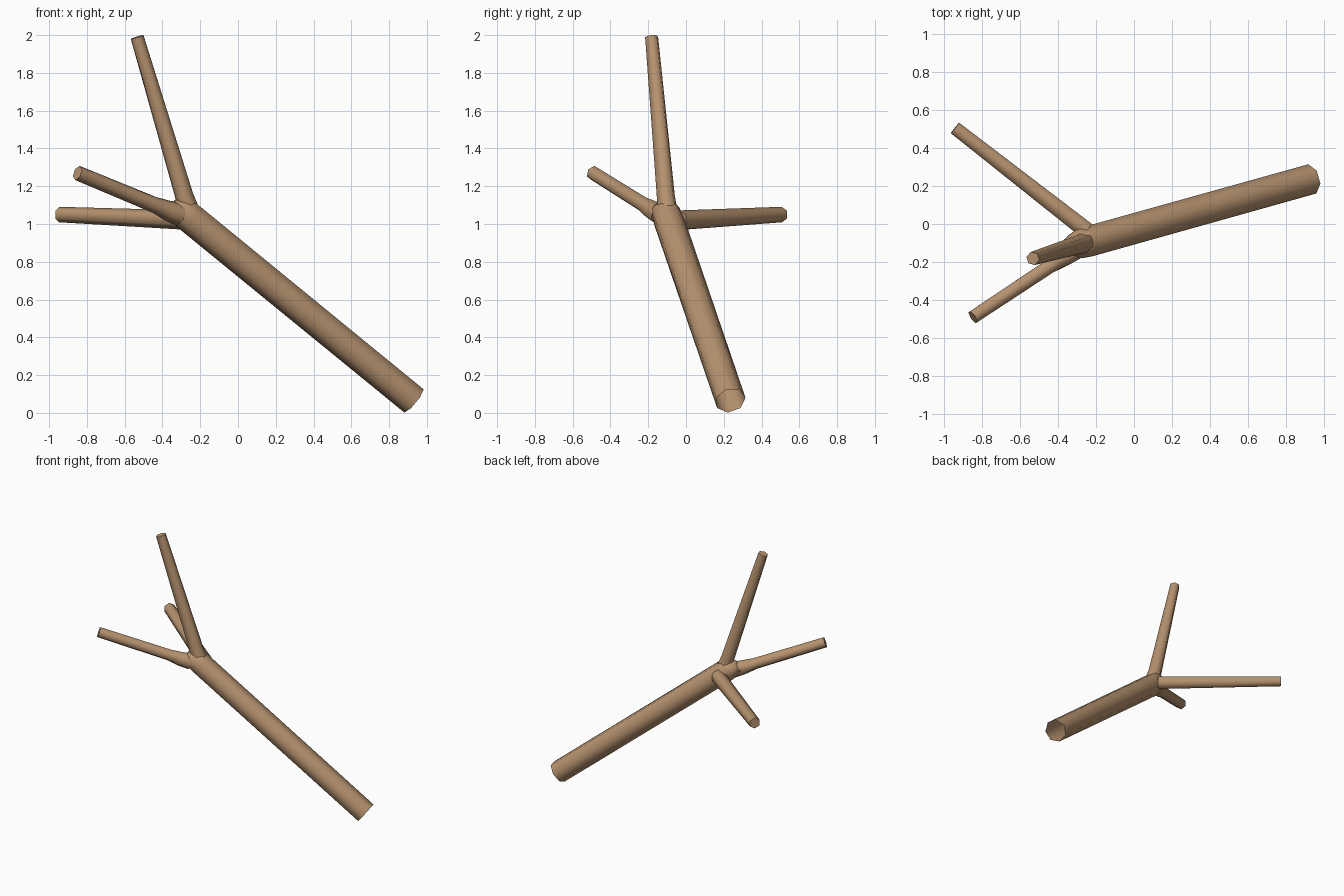
import bpy, bmesh, math
from mathutils import Vector

if "Cube" in bpy.data.objects:
    bpy.data.objects.remove(bpy.data.objects["Cube"])

bark = bpy.data.materials.new("tan_bark")
bark.diffuse_color = (0.47, 0.29, 0.16, 1)
bark.use_nodes = True
bark.node_tree.nodes["Principled BSDF"].inputs["Base Color"].default_value = bark.diffuse_color


def tube(name, path, axis_end, sides, roll, cap_start=False):
    """Faceted limb: rings given as (position, radius), square to the main axis."""
    d = (Vector(axis_end) - Vector(path[0][0])).normalized()
    u = d.cross(Vector((0, 0, 1))).normalized()
    v = u.cross(d)
    bm = bmesh.new()
    rings = []
    for pos, r in path:
        ring = []
        for i in range(sides):
            a = roll + 2 * math.pi * i / sides
            ring.append(bm.verts.new(Vector(pos) + r * (u * math.cos(a) + v * math.sin(a))))
        rings.append(ring)
    for a, b in zip(rings, rings[1:]):
        for i in range(sides):
            j = (i + 1) % sides
            bm.faces.new((a[i], a[j], b[j], b[i]))
    bm.faces.new(rings[-1])
    if cap_start:
        bm.faces.new(rings[0][::-1])
    bmesh.ops.recalc_face_normals(bm, faces=bm.faces)
    me = bpy.data.meshes.new(name)
    bm.to_mesh(me)
    bm.free()
    me.materials.append(bark)
    ob = bpy.data.objects.new(name, me)
    bpy.context.collection.objects.link(ob)
    bpy.ops.object.select_all(action='DESELECT')
    ob.select_set(True)
    bpy.context.view_layer.objects.active = ob
    bpy.ops.object.shade_smooth_by_angle(angle=math.radians(66))
    return ob


# Leaning trunk, open at the cut end, rounded off at the fork
tube("trunk",
     [((0.93, 0.235, 0.066), 0.082), ((-0.25, -0.095, 1.03), 0.083),
      ((-0.30, -0.11, 1.07), 0.078), ((-0.355, -0.125, 1.095), 0.045)],
     (-0.25, -0.095, 1.03), 7, math.pi / 2 + math.pi / 7)

# Three tapered branches leaving the fork
tube("upper_branch",
     [((-0.245, -0.095, 1.03), 0.06), ((-0.285, -0.107, 1.15), 0.05),
      ((-0.534, -0.182, 1.99), 0.036)],
     (-0.534, -0.182, 1.99), 6, 0, True)
tube("front_branch",
     [((-0.31, -0.135, 1.05), 0.062), ((-0.37, -0.175, 1.07), 0.055),
      ((-0.44, -0.22, 1.10), 0.043), ((-0.85, -0.492, 1.27), 0.040)],
     (-0.85, -0.492, 1.27), 6, math.pi / 6, True)
tube("rear_branch",
     [((-0.25, -0.035, 1.02), 0.052), ((-0.945, 0.507, 1.05), 0.041)],
     (-0.945, 0.507, 1.05), 6, math.pi / 6, True)
